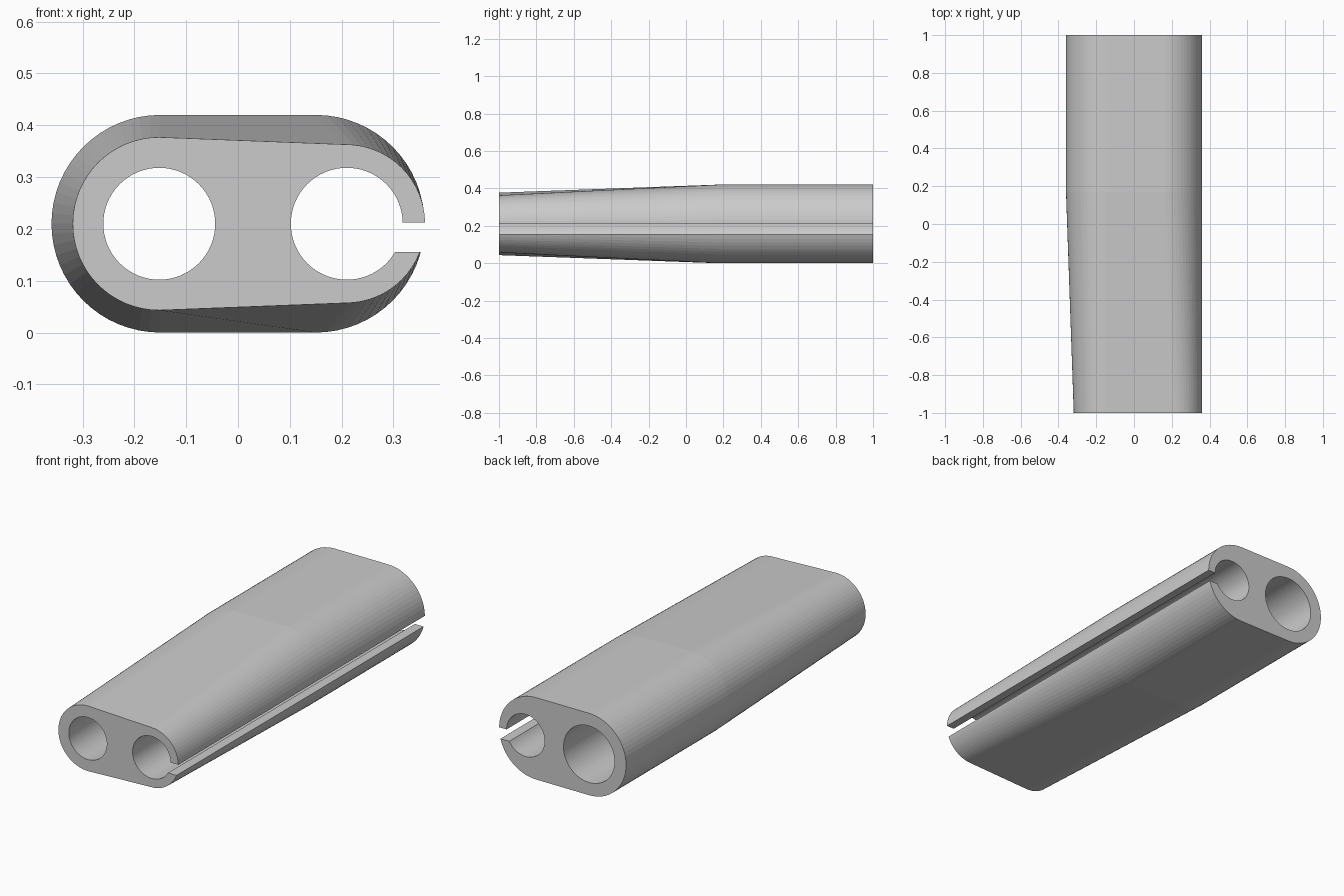
import bpy, bmesh, math

if "Cube" in bpy.data.objects:
    bpy.data.objects.remove(bpy.data.objects["Cube"])

MID = 0.21      # height of both bore axes
KINK = 0.17     # where the straight body starts to taper
ARC = 32        # facets per half circle

grey = bpy.data.materials.new("plain_grey")
grey.use_nodes = True
colour = (0.6, 0.6, 0.6, 1)
grey.diffuse_color = colour
grey.node_tree.nodes["Principled BSDF"].inputs["Base Color"].default_value = colour


def arc(cx, radius, start, sweep, steps):
    """Points of an arc in the xz plane around (cx, MID)."""
    angles = [start + sweep * i / steps for i in range(steps + 1)]
    return [(cx + radius * math.cos(a), MID + radius * math.sin(a)) for a in angles]


def oblong(left_x, left_r, right_x, right_r):
    return (arc(right_x, right_r, -math.pi / 2, math.pi, ARC)
            + arc(left_x, left_r, math.pi / 2, math.pi, ARC))


def circle(cx, radius):
    return arc(cx, radius, 0, 2 * math.pi, 2 * ARC)[:-1]


def loft(name, sections):
    """Capped solid through (y, outline) sections."""
    bm = bmesh.new()
    rings = [[bm.verts.new((x, y, z)) for x, z in outline] for y, outline in sections]
    for a, b in zip(rings, rings[1:]):
        for i in range(len(a)):
            j = (i + 1) % len(a)
            bm.faces.new((a[i], a[j], b[j], b[i]))
    bm.faces.new(rings[0])
    bm.faces.new(rings[-1])
    bmesh.ops.recalc_face_normals(bm, faces=bm.faces)
    mesh = bpy.data.meshes.new(name)
    bm.to_mesh(mesh)
    bm.free()
    mesh.materials.append(grey)
    obj = bpy.data.objects.new(name, mesh)
    bpy.context.collection.objects.link(obj)
    return obj


# Outer body: straight at the back, narrowing to the front
straight = oblong(-0.15, 0.21, 0.15, 0.21)
body = loft("twin_bore_body", [(-1, oblong(-0.152, 0.167, 0.208, 0.153)),
                               (KINK, straight), (1, straight)])

# Closed bore widens to the back; the slotted bore is even
closed_bore = loft("closed_bore_cutter", [(-1.05, circle(-0.152, 0.108)), (-1, circle(-0.152, 0.108)),
                                          (KINK, circle(-0.15, 0.145)), (1.05, circle(-0.15, 0.145))])
slotted_bore = loft("slotted_bore_cutter", [(y, circle(0.21, 0.108)) for y in (-1.05, 1.05)])

# Slot that opens the second bore along the left side
slot_outline = [(0.22, 0.155), (0.5, 0.155), (0.5, 0.212), (0.22, 0.212)]
slot = loft("slot_cutter", [(y, slot_outline) for y in (-1.05, 1.05)])

bpy.context.view_layer.objects.active = body
for cutter in (closed_bore, slotted_bore, slot):
    cutter.hide_render = True
    cut = body.modifiers.new(cutter.name, "BOOLEAN")
    cut.operation = "DIFFERENCE"
    cut.solver = "EXACT"
    cut.object = cutter
    bpy.ops.object.modifier_apply(modifier=cut.name)
    bpy.data.objects.remove(cutter)
